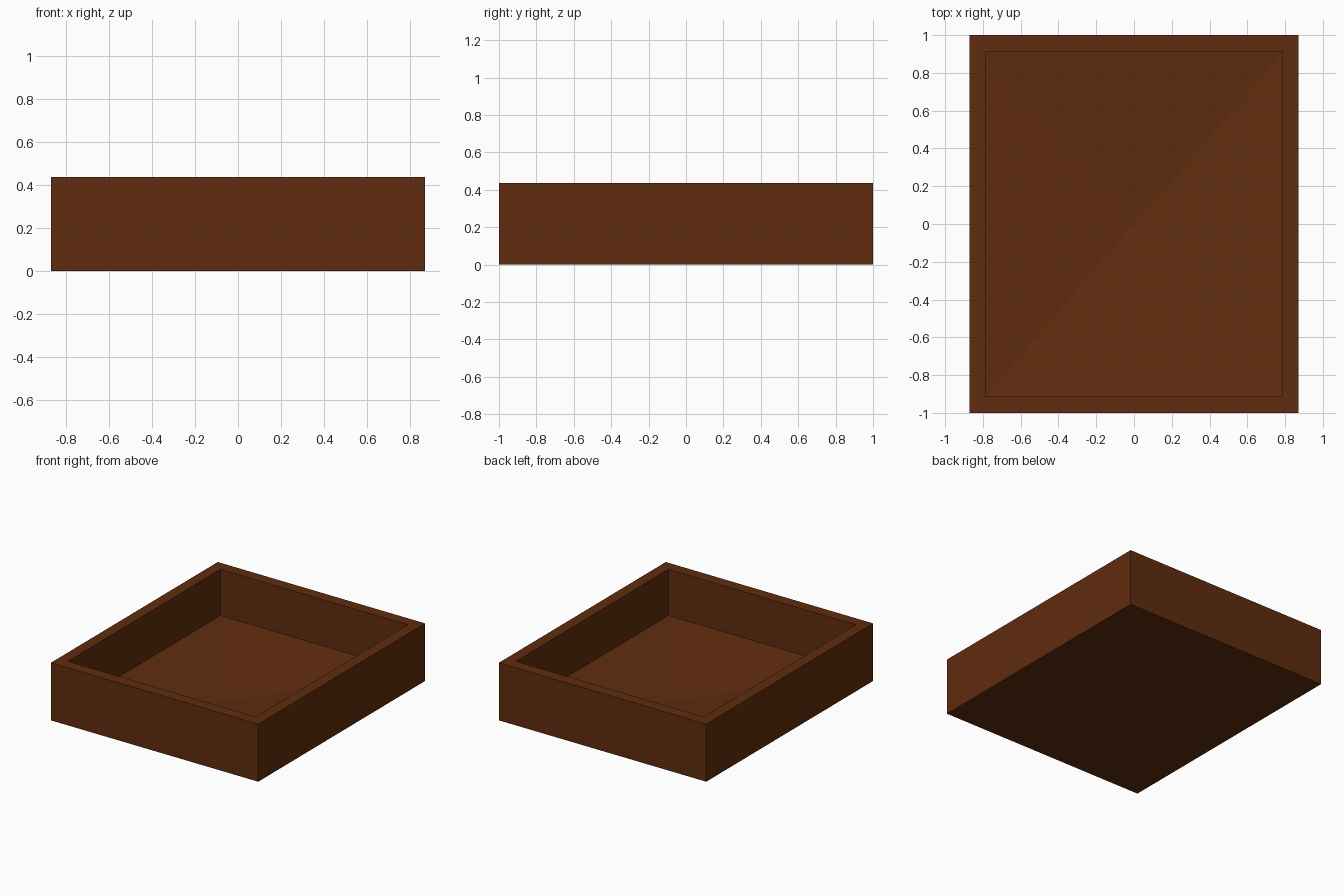
import bpy, bmesh

if "Cube" in bpy.data.objects:
    bpy.data.objects.remove(bpy.data.objects["Cube"])

HX, HY, H = 0.87, 1.0, 0.437      # outer half sizes and height
IX, IY = 0.787, 0.913             # inner half sizes
FLOOR, DIP = 0.087, 0.01          # floor edge height, sunken centre height

wood = bpy.data.materials.new("dark_brown_wood")
wood.diffuse_color = (0.117, 0.026, 0.0044, 1)
wood.use_nodes = True
wood.node_tree.nodes["Principled BSDF"].inputs["Base Color"].default_value = wood.diffuse_color

bm = bmesh.new()


def ring(x, y, z):
    return [bm.verts.new((sx * x, sy * y, z))
            for sx, sy in ((-1, -1), (1, -1), (1, 1), (-1, 1))]


def bridge(a, b):
    for i in range(4):
        j = (i + 1) % 4
        bm.faces.new((a[i], a[j], b[j], b[i]))


# outer walls, rim, inner walls
rings = [ring(HX, HY, 0), ring(HX, HY, H), ring(IX, IY, H), ring(IX, IY, FLOOR)]
for a, b in zip(rings, rings[1:]):
    bridge(a, b)

# flat underside
bm.faces.new(rings[0][::-1])

# floor sloping down to the middle
centre = bm.verts.new((0, 0, DIP))
for i in range(4):
    bm.faces.new((rings[3][i], rings[3][(i + 1) % 4], centre))

bmesh.ops.recalc_face_normals(bm, faces=bm.faces)
mesh = bpy.data.meshes.new("tray")
bm.to_mesh(mesh)
bm.free()
mesh.materials.append(wood)
bpy.context.collection.objects.link(bpy.data.objects.new("tray", mesh))
